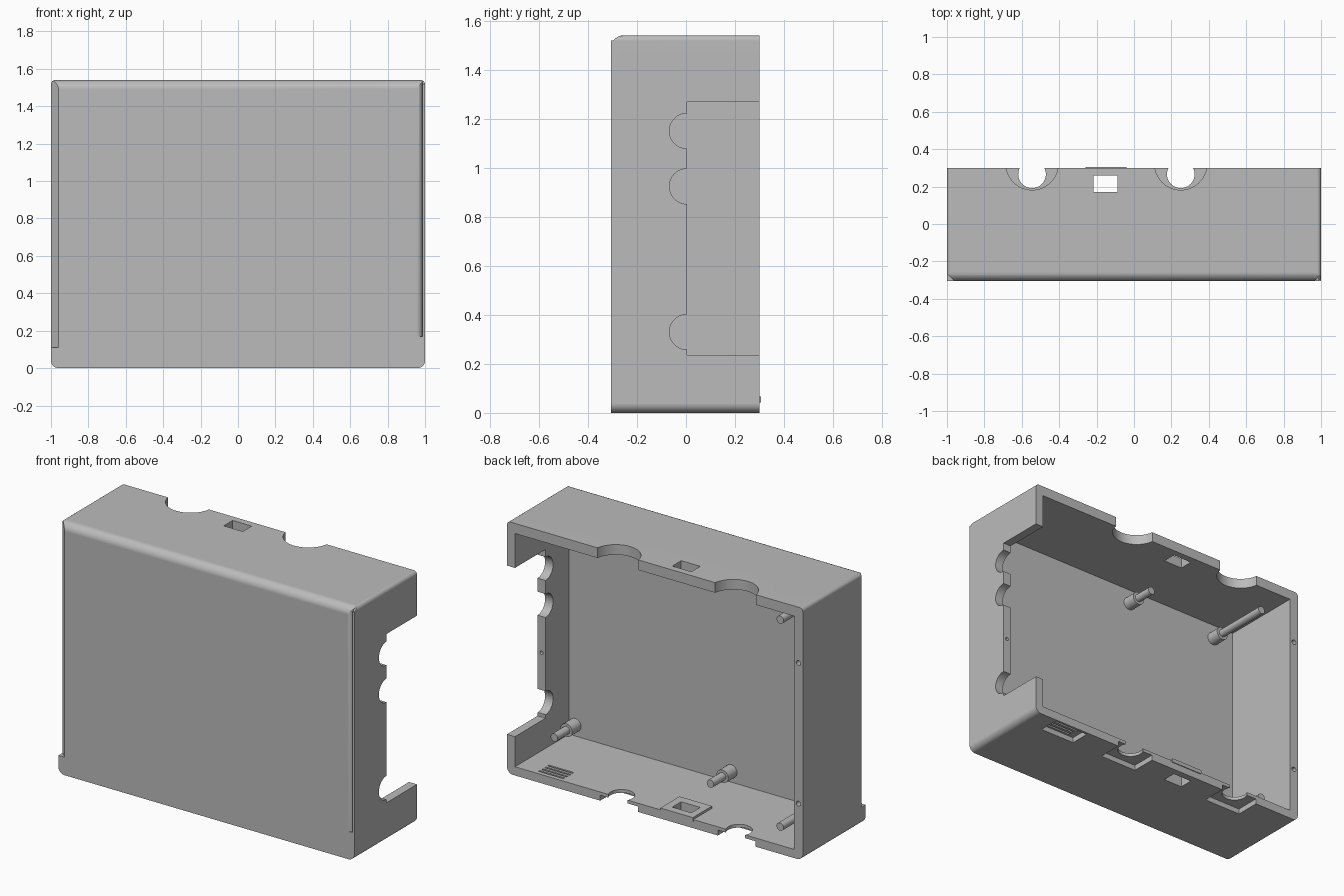
import bpy, bmesh, math
from mathutils import Vector

if "Cube" in bpy.data.objects:
    bpy.data.objects.remove(bpy.data.objects["Cube"])

X, Y0, Y1, H = 1.0, -0.305, 0.30, 1.54
# Wall thicknesses: front plate, left, right, base, top
TF, TL, TR, TB, TT = 0.083, 0.06, 0.054, 0.053, 0.062

grey = bpy.data.materials.new("plain_grey")
grey.diffuse_color = (0.5, 0.5, 0.5, 1)
grey.use_nodes = True
grey.node_tree.nodes["Principled BSDF"].inputs["Base Color"].default_value = grey.diffuse_color


def make(name, bm):
    bmesh.ops.recalc_face_normals(bm, faces=bm.faces)
    me = bpy.data.meshes.new(name)
    bm.to_mesh(me)
    bm.free()
    me.materials.append(grey)
    ob = bpy.data.objects.new(name, me)
    bpy.context.collection.objects.link(ob)
    return ob


def prism(name, pts, axis, a, b):
    """Extrude a 2D outline along an axis; the outline uses the other two axes in order."""
    def place(p, t):
        c = list(p)
        c.insert(axis, t)
        return Vector(c)
    bm = bmesh.new()
    face = bm.faces.new([bm.verts.new(place(p, a)) for p in pts])
    ext = bmesh.ops.extrude_face_region(bm, geom=[face])
    move = place((0, 0), b - a)
    for v in ext["geom"]:
        if isinstance(v, bmesh.types.BMVert):
            v.co += move
    return make(name, bm)


def box(name, x0, x1, y0, y1, z0, z1):
    return prism(name, [(x0, y0), (x1, y0), (x1, y1), (x0, y1)], 2, z0, z1)


def arc(cx, cy, r, a0, a1, n):
    return [(cx + r * math.cos(math.radians(a0 + (a1 - a0) * i / n)),
             cy + r * math.sin(math.radians(a0 + (a1 - a0) * i / n))) for i in range(n + 1)]


def disc(cx, cy, r, n=32):
    return arc(cx, cy, r, 0, 360, n)[:-1]


def apply_bool(ob, other, op="DIFFERENCE"):
    mod = ob.modifiers.new("bool", "BOOLEAN")
    mod.operation, mod.object, mod.solver = op, other, "EXACT"
    dg = bpy.context.evaluated_depsgraph_get()
    me = bpy.data.meshes.new_from_object(ob.evaluated_get(dg))
    ob.modifiers.clear()
    ob.data = me
    bpy.data.objects.remove(other)


def smooth(ob):
    bpy.ops.object.select_all(action="DESELECT")
    ob.select_set(True)
    bpy.context.view_layer.objects.active = ob
    bpy.ops.object.shade_smooth_by_angle(angle=math.radians(30))
    # Keep the large flat faces evenly shaded
    mod = ob.modifiers.new("flat_normals", "WEIGHTED_NORMAL")
    mod.keep_sharp = True


# Outer body with rounded corners in the front outline
rb, rt = 0.04, 0.022
outline = (arc(X - rb, rb, rb, -90, 0, 8) + arc(X - rt, H - rt, rt, 0, 90, 6)
           + arc(-X + rt, H - rt, rt, 90, 180, 6) + arc(-X + rb, rb, rb, 180, 270, 8))
shell = prism("case_shell", outline, 1, Y0, Y1)

# Rounded top front edge, shallower over the thin lip on the right
r, e, lip = 0.05, 0.02, 0.987
cuts = [prism("cut", arc(Y0 + r, H - r, r, 90, 180, 8)
              + [(Y0 - e, H - r), (Y0 - e, H + e), (Y0 + r, H + e)], 0, -1.1, lip)]
part = arc(Y0 + r, H - r, r, 90, 145, 5)
cuts.append(prism("cut", part + [(Y0 - e, part[-1][1]), (Y0 - e, H + e), (Y0 + r, H + e)],
                  0, lip, 1.1))

# Bevelled left front edge and the groove behind the right lip, both above the base
c = 0.04
cuts.append(prism("cut", [(-X, Y0 + c), (-X + c, Y0), (-X + c, Y0 - e),
                          (-X - e, Y0 - e), (-X - e, Y0 + c)], 2, 0.11, H + 0.1))
cuts.append(prism("cut", arc(lip - 0.035, Y0 + 0.035, 0.035, 0, -90, 8)
                  + [(lip - 0.035, Y0 - e), (lip, Y0 - e)], 2, 0.17, H + 0.1))

# Hollow interior, open at the back
cuts.append(box("cut", -X + TL, X - TR, Y0 + TF, 0.4, TB, H - TT))

# Side opening with three round bays
cuts.append(box("cut", 0.9, 1.1, 0.005, 0.4, 0.237, 1.268))
for z in (0.33, 0.924, 1.15):
    cuts.append(prism("cut", disc(0.004, z, 0.072), 0, 0.9, 1.1))

# Cable ports: wide arcs in the top, recessed narrow holes in the base
for x in (-0.545, 0.25):
    cuts.append(prism("cut", disc(x, 0.322, 0.14, 48), 2, 1.4, 1.6))
    cuts.append(box("cut", x - 0.135, x + 0.12, 0.145, 0.4, -0.1, 0.033))
    cuts.append(prism("cut", disc(x, 0.266, 0.074), 2, -0.1, 0.1))

# Recessed vent with four slots in the base
cuts.append(box("cut", 0.60, 0.84, 0.16, 0.285, -0.1, 0.033))
for i in range(4):
    y = 0.18 + 0.029 * i
    cuts.append(box("cut", 0.635, 0.805, y - 0.006, y + 0.006, -0.1, 0.1))

# Small fixing holes in the rims
for z in (0.34, 1.2):
    cuts.append(prism("cut", disc(-0.97, z, 0.015, 16), 1, 0.24, 0.4))
cuts.append(prism("cut", disc(0.973, 0.63, 0.011, 16), 1, -0.06, 0.1))

for cutter in cuts:
    apply_bool(shell, cutter)

# Raised pad around the lower socket, then the socket through base and top
apply_bool(shell, box("pad", -0.26, -0.04, 0.12, 0.305, TB - 0.01, 0.067), "UNION")
apply_bool(shell, box("cut", -0.217, -0.088, 0.172, 0.258, -0.1, 1.7))
smooth(shell)

# Standoffs on the inner front plate: thick collar with a thin pin
base = Y0 + TF - 0.005
for x, tip in ((-0.79, 0.22), (-0.15, -0.02), (0.905, -0.02)):
    for z in (0.12, 1.385):
        smooth(prism("standoff_collar", disc(x, z, 0.04, 24), 1, base, base + 0.09))
        smooth(prism("standoff_pin", disc(x, z, 0.024, 20), 1, base + 0.08, tip))
